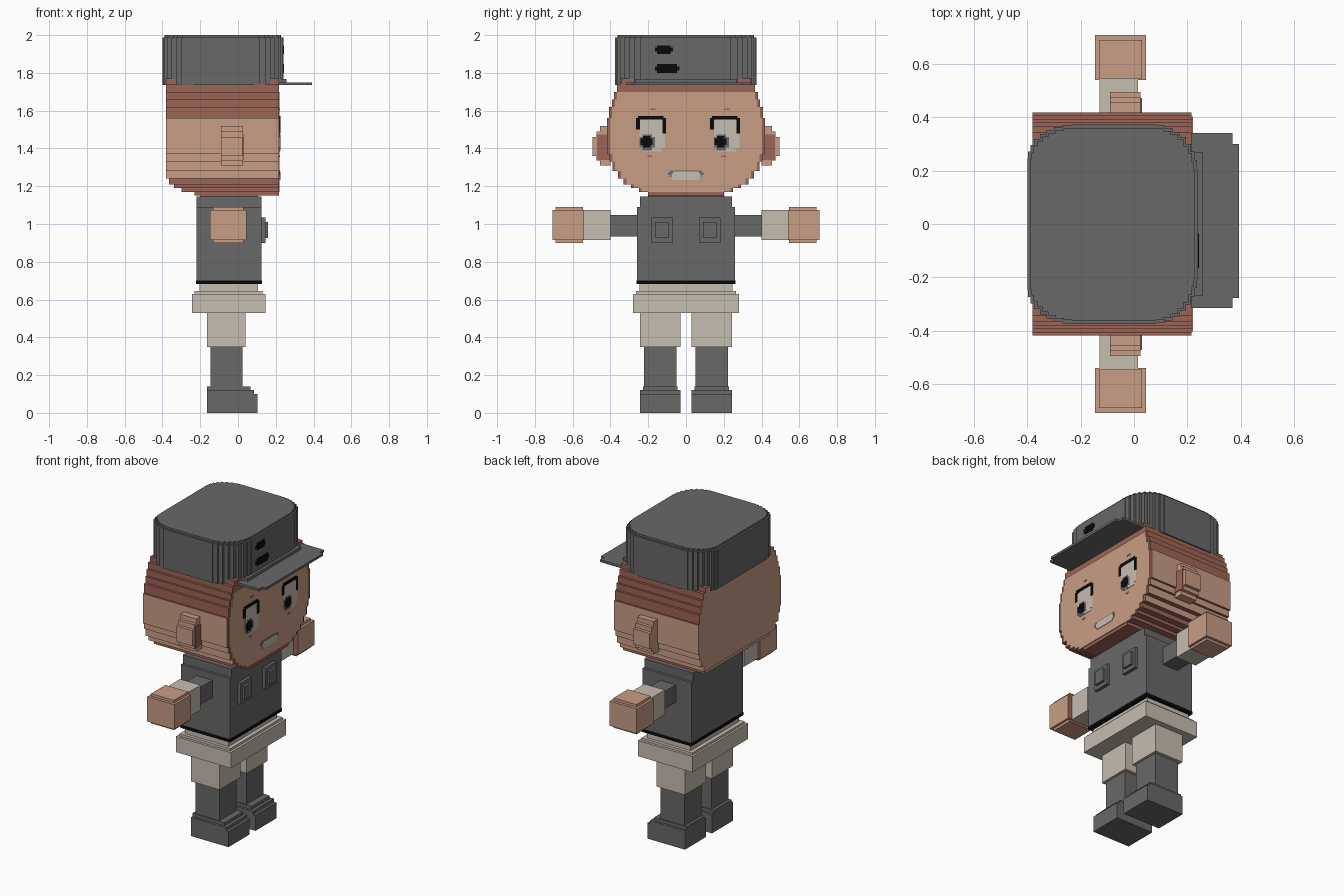
import bpy, bmesh, math

if "Cube" in bpy.data.objects:
    bpy.data.objects.remove(bpy.data.objects["Cube"])


def material(name, rgb):
    m = bpy.data.materials.new(name)
    m.diffuse_color = (*rgb, 1)
    m.use_nodes = True
    m.node_tree.nodes["Principled BSDF"].inputs["Base Color"].default_value = m.diffuse_color
    return m


GREY = material("dark grey", (.138, .138, .138))
BEIGE = material("beige", (.565, .509, .434))
SKIN = material("skin", (.584, .337, .235))
BROWN = material("red brown", (.337, .127, .091))
BLACK = material("black", (.003, .003, .003))


def loft(name, rings, mats, rule=None):
    """Bridge horizontal rings of equal length into one closed shell, then colour by rule."""
    bm = bmesh.new()
    loops = [[bm.verts.new(p) for p in ring] for ring in rings]
    n = len(loops[0])
    for a, b in zip(loops, loops[1:]):
        for i in range(n):
            j = (i + 1) % n
            bm.faces.new((a[i], a[j], b[j], b[i]))
    bm.faces.new(loops[0][::-1])
    bm.faces.new(loops[-1])
    bm.normal_update()
    flat = [f for f in bm.faces if f.calc_area() < 1e-7]
    bmesh.ops.delete(bm, geom=flat, context='FACES_ONLY')
    bmesh.ops.remove_doubles(bm, verts=bm.verts, dist=1e-5)
    bmesh.ops.recalc_face_normals(bm, faces=bm.faces)
    bm.normal_update()
    if rule:
        for f in bm.faces:
            f.material_index = rule(f.normal, f.calc_center_median())
    me = bpy.data.meshes.new(name)
    bm.to_mesh(me)
    bm.free()
    for m in mats:
        me.materials.append(m)
    ob = bpy.data.objects.new(name, me)
    bpy.context.collection.objects.link(ob)
    return ob


def layers(name, rows, *mats, rule=None):
    """Stepped block from rows of (z0, z1, x0, x1, y0, y1), bottom to top."""
    rings = []
    for z0, z1, x0, x1, y0, y1 in rows:
        for z in (z0, z1):
            rings.append([(x0, y0, z), (x1, y0, z), (x1, y1, z), (x0, y1, z)])
    return loft(name, rings, mats, rule)


def sided(s, y0, y1):
    return (y0, y1) if s > 0 else (-y1, -y0)


# Head: rows of z0, z1, half width, back x
HEAD = [(1.15, 1.17, .20, -.23), (1.17, 1.19, .25, -.30), (1.19, 1.21, .29, -.34),
        (1.21, 1.24, .33, -.365), (1.24, 1.28, .36, -.38), (1.28, 1.33, .39, -.38),
        (1.33, 1.37, .405, -.38), (1.37, 1.56, .418, -.38), (1.56, 1.62, .407, -.38),
        (1.62, 1.66, .392, -.38), (1.66, 1.70, .38, -.38), (1.70, 1.74, .365, -.38),
        (1.74, 1.77, .345, -.38)]


def head_colour(n, c):
    back = n.x < -.5 and c.z > 1.2
    side = abs(n.y) > .5 and 1.24 < c.z < 1.56
    return 0 if back or side else 1


layers("head", [(a, b, x, .216, -w, w) for a, b, w, x in HEAD], SKIN, BROWN, rule=head_colour)
layers("face", [(a, b, .214, .221, -w + .015, w - .015) for a, b, w, x in HEAD[1:11]], SKIN)


# Painted face details
def plate(name, x, y0, y1, z0, z1, mat, cut=0):
    rows = [(z0, z1, .215, x, y0, y1)]
    if cut:
        rows = [(z0, z0 + cut, .215, x, y0 + cut, y1 - cut), (z0 + cut, z1 - cut, .215, x, y0, y1),
                (z1 - cut, z1, .215, x, y0 + cut, y1 - cut)]
    return layers(name, rows, mat)


for side, c in (("right", -.185), ("left", .207)):
    plate(side + "_eye_white", .223, c - .06, c + .075, 1.385, 1.565, BEIGE, .018)
    plate(side + "_iris", .2245, c - .06, c + .02, 1.39, 1.475, GREY, .015)
    plate(side + "_pupil", .226, c - .055, c + .008, 1.405, 1.465, BLACK, .012)
    plate(side + "_lash", .2255, c - .07, c + .065, 1.553, 1.572, BLACK)
    plate(side + "_lash_outer", .225, c - .08, c - .058, 1.50, 1.56, BLACK)
    plate(side + "_lash_inner", .225, c + .06, c + .08, 1.48, 1.56, BLACK)
    plate(side + "_brow", .223, c - .005, c + .025, 1.603, 1.612, BROWN)
    plate(side + "_cheek_mark", .223, c - .02, c + .005, 1.355, 1.363, BROWN)
plate("mouth_line", .2225, -.095, .092, 1.25, 1.283, GREY, .01)
plate("mouth", .224, -.078, .078, 1.232, 1.278, BEIGE, .01)

# Ears with a darker front
EAR = [(1.31, 1.335, .455), (1.335, 1.36, .475), (1.36, 1.46, .495),
       (1.46, 1.49, .475), (1.49, 1.52, .455)]
for s, side in ((-1, "right"), (1, "left")):
    layers(side + "_ear", [(a, b, -.09, .025, *sided(s, .40, y)) for a, b, y in EAR], SKIN)
    layers(side + "_ear_inner", [(1.34, 1.475, .02, .03, *sided(s, .40, .472))], BROWN)


# Hat crown: rounded outline made of small stair steps
def stairs(cx, cy, rx, ry, a0, steps=9):
    pts = []
    arc = [math.radians(a0 + 90 * i / steps) for i in range(steps + 1)]
    p = [(cx + rx * math.cos(a), cy + ry * math.sin(a)) for a in arc]
    for i, (q, r) in enumerate(zip(p, p[1:])):
        pts += [q, (q[0], r[1]) if a0 % 180 == 0 else (r[0], q[1])]
    return pts + [p[-1]]


def crown_outline(z, d=0):
    pts = (stairs(.05, .17, .19 - d, .203 - d, 0) + stairs(-.20, .22, .20 - d, .153 - d, 90)
           + stairs(-.20, -.22, .20 - d, .155 - d, 180) + stairs(.05, -.17, .19 - d, .205 - d, 270))
    return [(x, y, z) for x, y in pts]


loft("hat_crown", [crown_outline(1.735), crown_outline(1.987),
                   crown_outline(1.987, .012), crown_outline(2.0, .012)], [GREY])
# Brim, rounded at its front corners
loft("hat_brim", [[(.10, -.315, z), (.37, -.315, z), (.37, -.278, z), (.393, -.278, z),
                   (.393, .30, z), (.37, .30, z), (.37, .341, z), (.10, .341, z)]
                  for z in (1.735, 1.75)], [GREY])
layers("hat_brim_step", [(1.745, 1.768, .15, .257, -.27, .27)], GREY)
# Two plain dark marks on the hat front
for name, y1, z in (("upper", -.07, 1.90), ("lower", -.035, 1.80)):
    layers("hat_mark_" + name, [(z, z + .012, .238, .244, -.153, y1 - .012),
                                (z + .012, z + .034, .238, .244, -.165, y1),
                                (z + .034, z + .046, .238, .244, -.153, y1 - .012)], BLACK)

# Torso, belt, chest pockets
layers("torso", [(.70, 1.09, -.22, .125, -.26, .26), (1.09, 1.145, -.22, .125, -.243, .243),
                 (1.145, 1.165, -.20, .105, -.20, .20)], GREY)
layers("belt", [(.683, .702, -.222, .127, -.262, .262)], BLACK)
for s, side in ((-1, "right"), (1, "left")):
    layers(side + "_pocket", [(.90, 1.035, .12, .145, *sided(s, .07, .182))], GREY)
    layers(side + "_pocket_front", [(.925, 1.01, .14, .16, *sided(s, .09, .162))], GREY)

    # Arms
    layers(side + "_upper_arm", [(.935, 1.047, -.11, .0, *sided(s, .25, .405))], GREY)
    layers(side + "_cuff", [(.915, 1.073, -.13, .015, *sided(s, .40, .545))], BEIGE)
    layers(side + "_hand", [(.90, .915, -.132, .03, *sided(s, .545, .69)),
                            (.915, 1.073, -.147, .045, *sided(s, .54, .708)),
                            (1.073, 1.09, -.132, .03, *sided(s, .545, .69))],
           SKIN, BROWN, rule=lambda n, c, s=s: 1 if n.y * s < -.5 else 0)

    # Legs and shoes
    layers(side + "_shorts_leg", [(.35, .54, -.163, .04, *sided(s, .03, .243))], BEIGE)
    layers(side + "_leg", [(.12, .36, -.145, .025, *sided(s, .05, .222))], GREY)
    layers(side + "_shoe", [(0, .10, -.163, .103, *sided(s, .03, .243)),
                            (.10, .12, -.163, .085, *sided(s, .03, .243)),
                            (.12, .14, -.163, .065, *sided(s, .045, .228))], GREY)

# Shorts body
layers("shorts", [(.53, .63, -.243, .145, -.28, .28), (.63, .645, -.23, .13, -.265, .265),
                  (.645, .69, -.205, .105, -.245, .245)], BEIGE)
